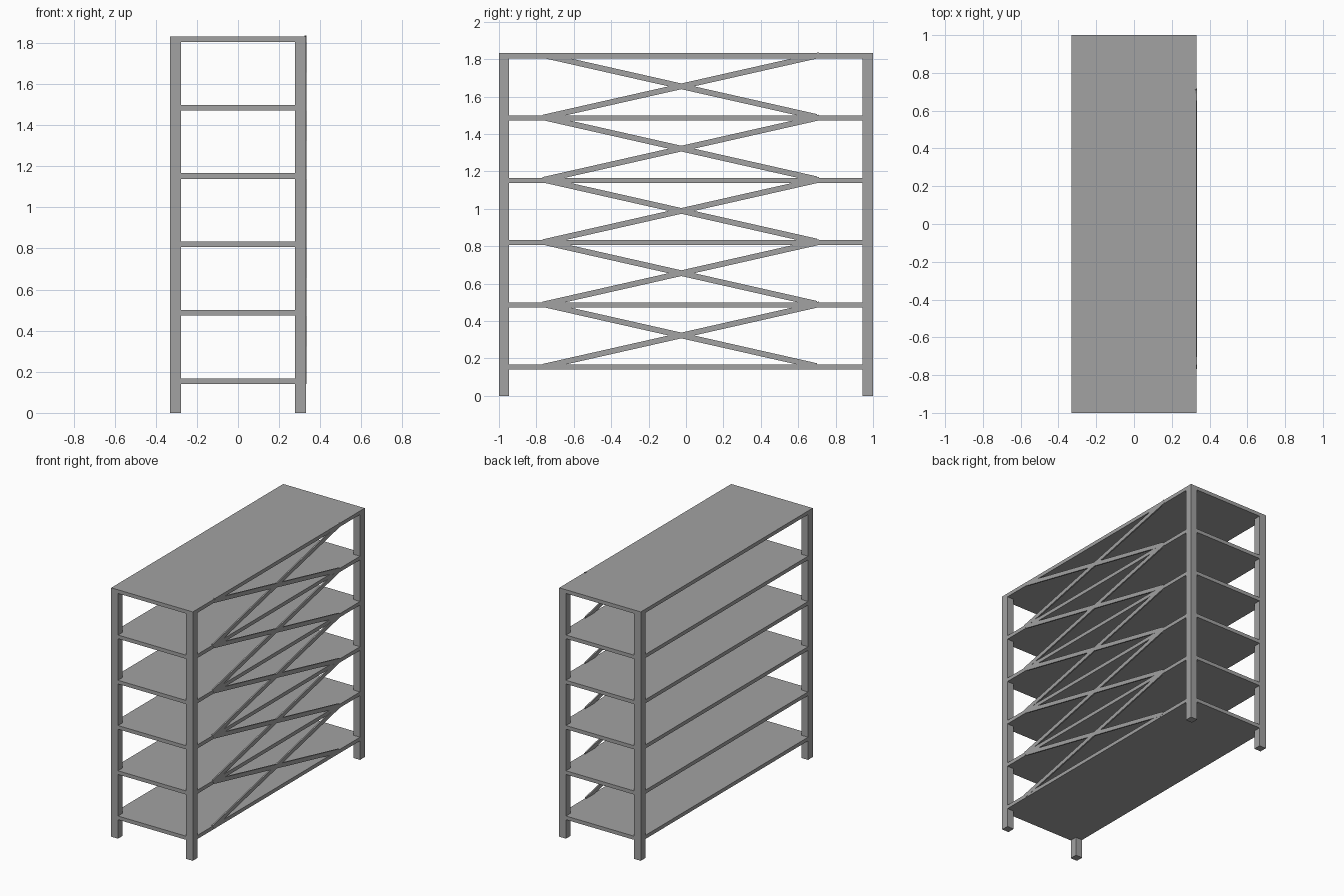
import bpy, math

if "Cube" in bpy.data.objects:
    bpy.data.objects.remove(bpy.data.objects["Cube"])

grey = bpy.data.materials.new("steel grey")
grey.diffuse_color = (0.36, 0.36, 0.36, 1)
grey.use_nodes = True
grey.node_tree.nodes["Principled BSDF"].inputs["Base Color"].default_value = grey.diffuse_color


def box(name, size, loc, tilt=0.0):
    """Box of given size and centre, tilted about the x axis."""
    bpy.ops.mesh.primitive_cube_add(size=1, location=loc)
    ob = bpy.context.object
    ob.name = name
    ob.scale = size
    ob.rotation_euler = (tilt, 0, 0)
    ob.data.materials.append(grey)
    return ob


HX, HY, H = 0.332, 1.0, 1.832   # half width, half length, height
POST = 0.055
SHELF = 0.027
PITCH = 0.333
tops = [H - PITCH * i for i in range(5, -1, -1)]

# Corner posts
for sx, side in ((-1, "left"), (1, "right")):
    for sy, end in ((-1, "front"), (1, "back")):
        box(f"{end}_{side}_post", (POST, POST, H),
            (sx * (HX - POST / 2), sy * (HY - POST / 2), H / 2))

# Shelves, flush with the outside of the posts
for i, top in enumerate(tops):
    box(f"shelf_{i + 1}", (2 * HX, 2 * HY, SHELF), (0, 0, top - SHELF / 2))

# Crossed braces on the right side, one pair per bay
angle = math.atan(0.226)
for i, top in enumerate(tops[:-1]):
    centre = (HX - 0.004, -0.025, top + 0.156)
    box(f"rising_brace_{i + 1}", (0.01, 1.514, 0.03), centre, angle)
    box(f"falling_brace_{i + 1}", (0.01, 1.48, 0.03), centre, -angle)
